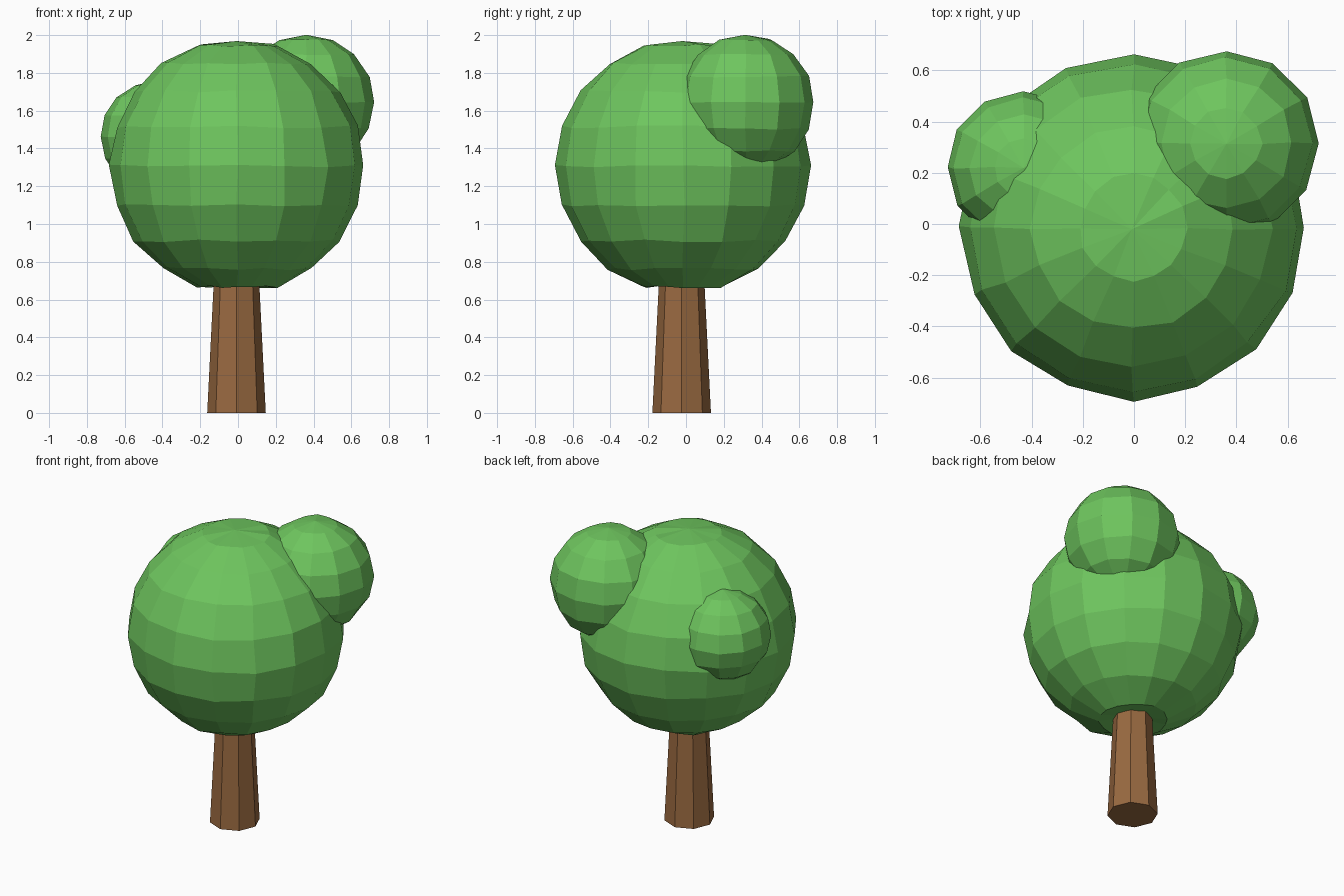
import bpy
import random
from mathutils import Vector

random.seed(4)

cube = bpy.data.objects.get("Cube")
if cube:
    bpy.data.objects.remove(cube, do_unlink=True)


def make_material(name, color):
    mat = bpy.data.materials.new(name)
    mat.use_nodes = True
    mat.diffuse_color = (*color, 1)
    bsdf = next(n for n in mat.node_tree.nodes if n.type == 'BSDF_PRINCIPLED')
    bsdf.inputs["Base Color"].default_value = (*color, 1)
    bsdf.inputs["Roughness"].default_value = 0.9
    return mat


leaf_green = make_material("leaf green", (0.156, 0.56, 0.112))
bark_brown = make_material("bark brown", (0.32, 0.143, 0.052))


def foliage(name, center, radius, segments, rings, jitter):
    """Faceted leaf ball with slightly uneven corners."""
    bpy.ops.mesh.primitive_uv_sphere_add(
        segments=segments, ring_count=rings, radius=radius, location=center)
    ball = bpy.context.object
    ball.name = name
    for v in ball.data.vertices:
        v.co += Vector([random.uniform(-jitter, jitter) for _ in range(3)])
    ball.data.materials.append(leaf_green)
    bpy.ops.object.shade_flat()
    return ball


# Main crown, its underside drawn in around the trunk
crown = foliage("main_crown", (-0.005, -0.015, 1.307), 0.673, 16, 10, 0.007)
min(crown.data.vertices, key=lambda v: v.co.z).co.z += 0.06
max(crown.data.vertices, key=lambda v: v.co.z).co.z -= 0.01

# Smaller leaf clumps at the back
foliage("upper_left_clump", (0.36, 0.315, 1.642), 0.362, 12, 8, 0.004)
foliage("right_clump", (-0.43, 0.22, 1.46), 0.298, 12, 8, 0.004)

# Tapered eight-sided trunk
height = 0.78
bpy.ops.mesh.primitive_cone_add(
    vertices=8, radius1=0.155, radius2=0.116, depth=height,
    location=(-0.008, -0.023, height / 2))
trunk = bpy.context.object
trunk.name = "trunk"
trunk.data.materials.append(bark_brown)
bpy.ops.object.shade_flat()
